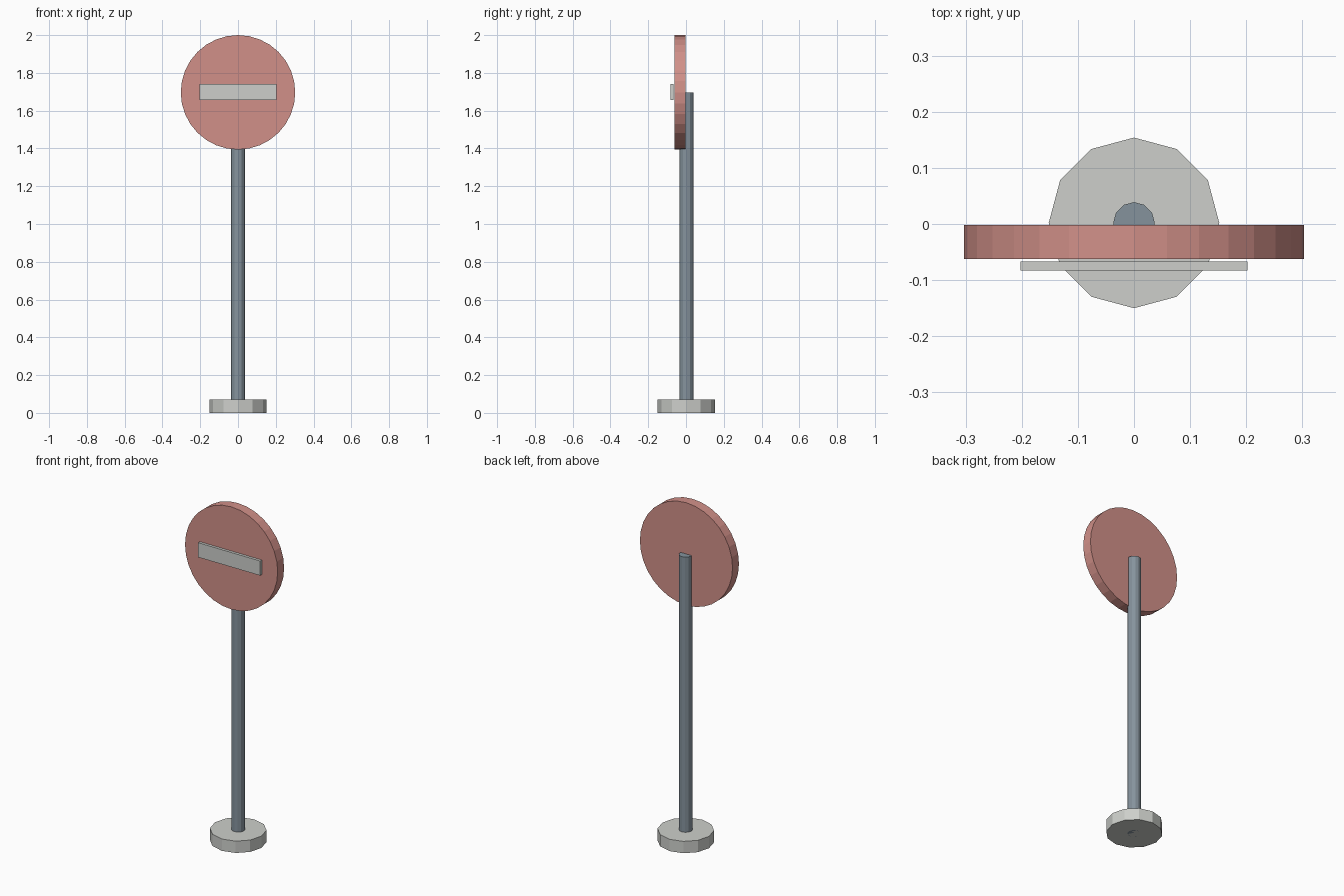
import bpy, math

if "Cube" in bpy.data.objects:
    bpy.data.objects.remove(bpy.data.objects["Cube"])


def material(name, rgb):
    m = bpy.data.materials.new(name)
    m.diffuse_color = (*rgb, 1.0)
    m.use_nodes = True
    m.node_tree.nodes["Principled BSDF"].inputs["Base Color"].default_value = m.diffuse_color
    return m


red = material("sign red", (0.64, 0.28, 0.25))
pale = material("pale grey", (0.61, 0.625, 0.595))
steel = material("steel grey", (0.235, 0.29, 0.335))


def cylinder(name, sides, radius, depth, loc, mat, rot=(0, 0, 0)):
    bpy.ops.mesh.primitive_cylinder_add(vertices=sides, radius=radius, depth=depth,
                                        location=loc, rotation=rot)
    ob = bpy.context.object
    ob.name = name
    ob.data.materials.append(mat)
    return ob


CY = 0.002  # pole and base axis

# round foot and pole
cylinder("base", 12, 0.152, 0.07, (0, CY, 0.035), pale)
cylinder("pole", 12, 0.037, 1.697, (0, CY, 0.8485), steel)

# round sign plate facing the front
cylinder("sign_disc", 32, 0.303, 0.06, (0, -0.032, 1.697), red, (math.pi / 2, 0, 0))

# horizontal bar just in front of the plate
bpy.ops.mesh.primitive_cube_add(size=1, location=(0, -0.075, 1.699))
bar = bpy.context.object
bar.name = "sign_bar"
bar.scale = (0.405, 0.016, 0.086)
bar.data.materials.append(pale)
